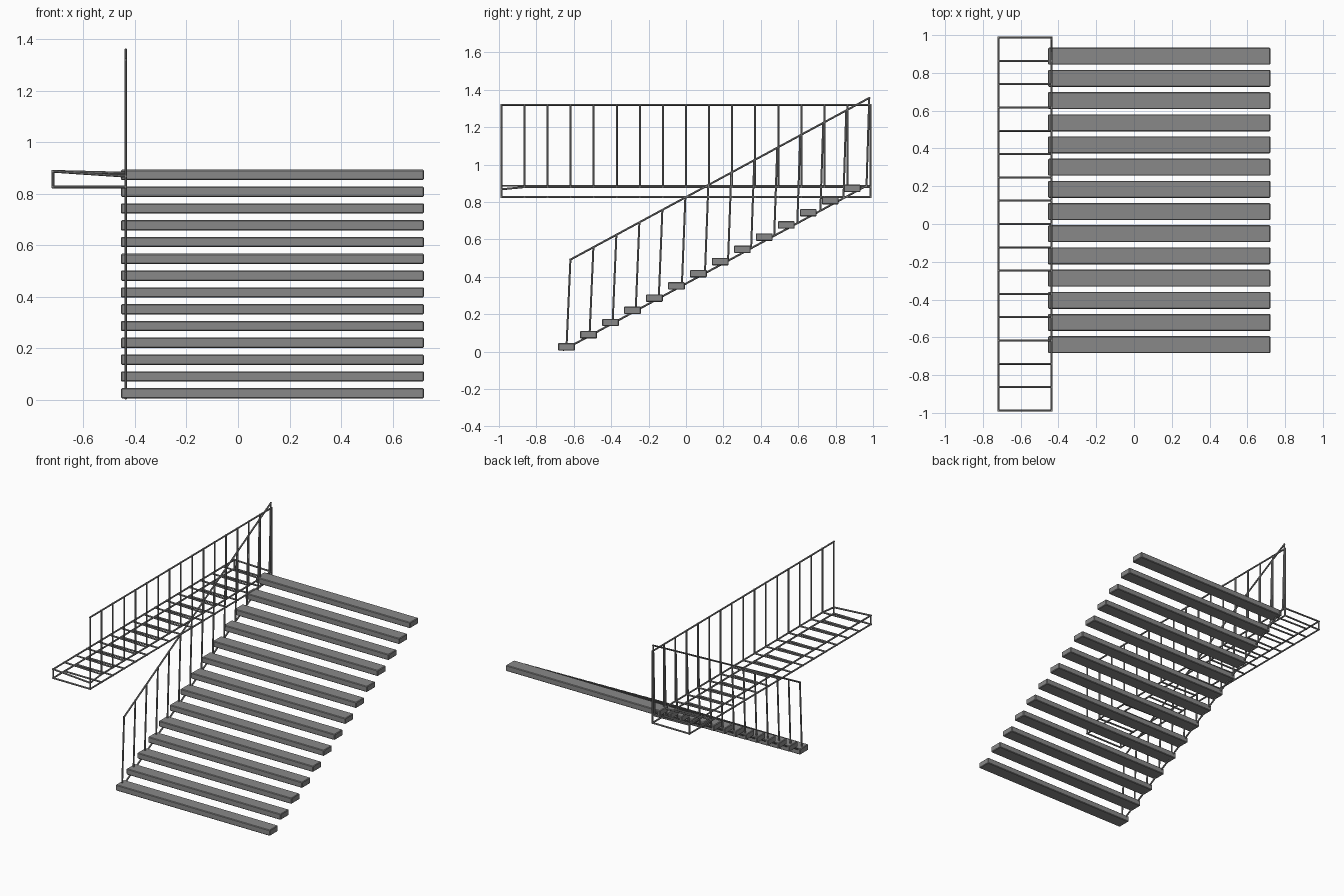
import bpy, bmesh
from math import pi
from mathutils import Vector, Matrix

if "Cube" in bpy.data.objects:
    bpy.data.objects.remove(bpy.data.objects["Cube"])

T = 0.0115  # bar thickness
dark = bpy.data.materials.new("dark_grey")
dark.diffuse_color = (0.25, 0.25, 0.25, 1)
dark.use_nodes = True
dark.node_tree.nodes["Principled BSDF"].inputs["Base Color"].default_value = dark.diffuse_color


def finish(name, bm):
    me = bpy.data.meshes.new(name)
    bm.to_mesh(me)
    bm.free()
    me.materials.append(dark)
    ob = bpy.data.objects.new(name, me)
    bpy.context.collection.objects.link(ob)
    return ob


def bars(name, segments, t=T):
    """One object made of eight-sided bars between pairs of points."""
    bm = bmesh.new()
    for a, b in segments:
        a, b = Vector(a), Vector(b)
        d = b - a
        m = Matrix.Translation((a + b) / 2) @ d.to_track_quat('Z', 'Y').to_matrix().to_4x4()
        bmesh.ops.create_cone(bm, cap_ends=True, segments=8, radius1=t / 2, radius2=t / 2,
                              depth=d.length + t * 0.8, matrix=m @ Matrix.Rotation(pi / 8, 4, 'Z'))
    return finish(name, bm)


# treads with slightly softened edges
N = 14
for i in range(N):
    bm = bmesh.new()
    c = Matrix.Translation((0.1335, -0.639 + i * 0.1175, 0.0255 + i * 0.0652))
    bmesh.ops.create_cube(bm, size=1, matrix=c @ Matrix.Diagonal((1.176, 0.09, 0.040, 1)))
    bmesh.ops.bevel(bm, geom=bm.edges[:], offset=0.004, segments=1, affect='EDGES')
    finish(f"tread_{i + 1:02d}", bm)

# stair railing: stringer, leaning balusters and handrail
X = -0.436
low = [Vector((X, -0.639 + i * 0.1234, 0.024 + i * 0.0664)) for i in range(N)]
top = [Vector((X, -0.618 + i * 0.1229, 0.492 + i * 0.0665)) for i in range(N)]
bars("stair_stringer", [((X, -0.655, 0.009), low[-1])])
bars("stair_balusters", list(zip(low, top)))
bars("stair_handrail", [(top[0], top[-1])])

# landing: upper and lower frames with rungs
XO, Y, ZB, ZT = -0.718, 0.987, 0.826, 0.887
ys = [-Y + i * 2 * Y / 16 for i in range(17)]
ZI = 0.880  # inner edge sits a little lower, dipping at the front end
ZF = 0.868
inner = [(X, y, ZF if y == -Y else ZI) for y in ys]
bars("landing_upper_frame", [((XO, -Y, ZT), (XO, Y, ZT)),
                             (inner[0], inner[1]), (inner[1], inner[-1])])
bars("landing_lower_frame", [((x, -Y, ZB), (x, Y, ZB)) for x in (XO, X)])
bars("landing_upper_rungs", [((XO, p[1], ZT), p) for p in inner])
bars("landing_lower_rungs", [((XO, y, ZB), (X, y, ZB)) for y in ys])
bars("landing_corner_posts", [((x, y, ZB), (x, y, ZT)) for x in (XO, X) for y in (-Y, Y)])

# landing railing
bars("landing_balusters", [(p, (X, p[1], 1.32)) for p in inner])
bars("landing_handrail", [((X, -Y, 1.32), (X, Y, 1.32))])
